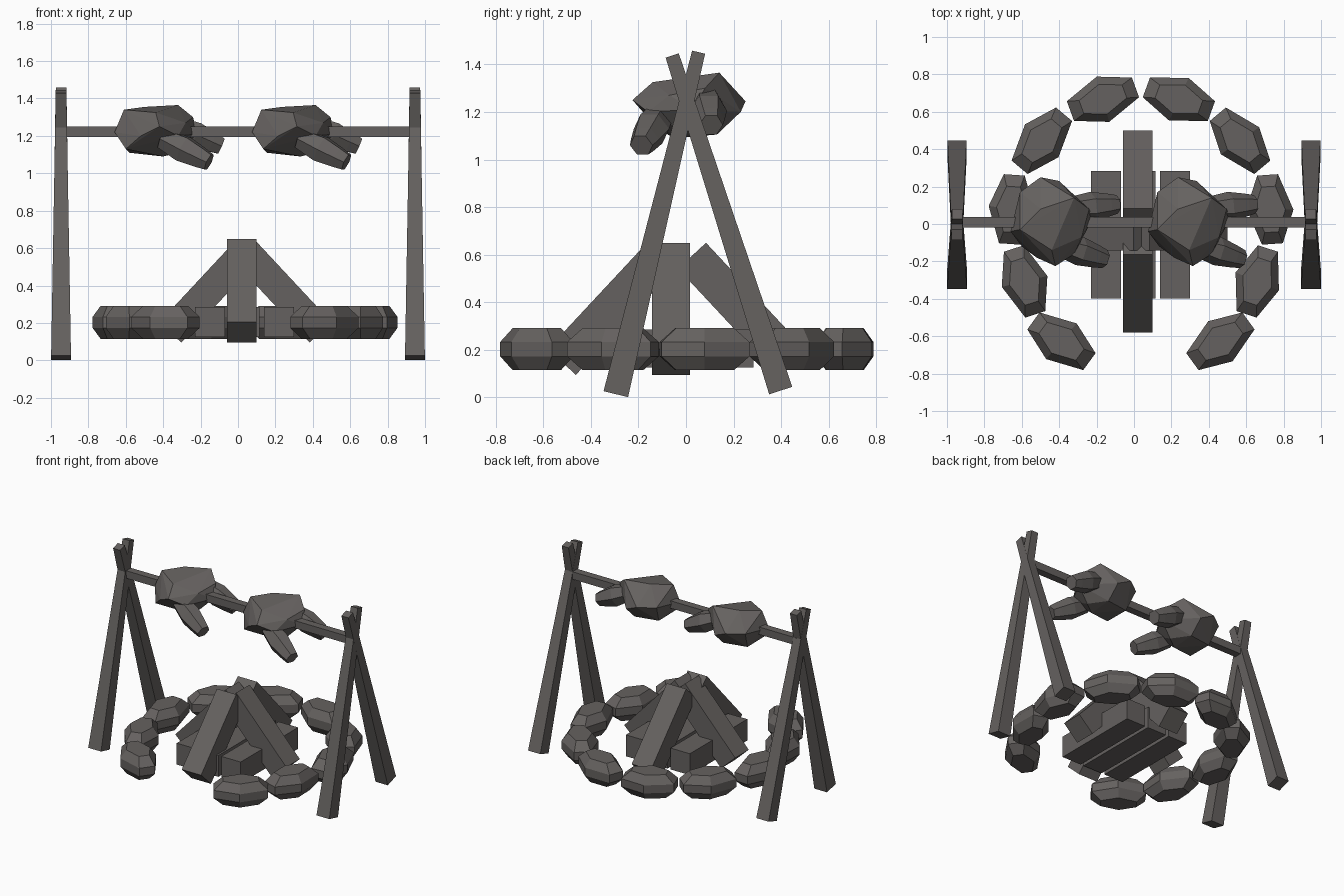
import bpy, bmesh
from math import radians, sin, cos
from mathutils import Vector, Matrix

cube = bpy.data.objects.get("Cube")
if cube:
    bpy.data.objects.remove(cube)

mat = bpy.data.materials.new("warm_grey")
mat.use_nodes = True
GREY = (0.13, 0.12, 0.115, 1)
mat.diffuse_color = GREY
mat.node_tree.nodes["Principled BSDF"].inputs["Base Color"].default_value = GREY


def finish(name, bm, location=(0, 0, 0)):
    bmesh.ops.recalc_face_normals(bm, faces=bm.faces)
    mesh = bpy.data.meshes.new(name)
    bm.to_mesh(mesh)
    bm.free()
    mesh.materials.append(mat)
    ob = bpy.data.objects.new(name, mesh)
    ob.location = location
    bpy.context.collection.objects.link(ob)
    return ob


def loft(bm, rings):
    """Skin a list of equal-length point rings and cap both ends."""
    loops = [[bm.verts.new(p) for p in ring] for ring in rings]
    n = len(loops[0])
    for a, b in zip(loops, loops[1:]):
        for i in range(n):
            j = (i + 1) % n
            bm.faces.new((a[i], a[j], b[j], b[i]))
    bm.faces.new(loops[0][::-1])
    bm.faces.new(loops[-1])


def beam(name, start, end, w0, w1, side=(1, 0, 0)):
    """Square, tapering beam between two points; side is one section axis."""
    start, end, u = Vector(start), Vector(end), Vector(side)
    v = (end - start).normalized().cross(u)
    corners = ((-.5, -.5), (.5, -.5), (.5, .5), (-.5, .5))
    bm = bmesh.new()
    loft(bm, [[p + (u * a + v * b) * w for a, b in corners]
              for p, w in ((start, w0), (end, w1))])
    return finish(name, bm)


# Crossed support poles at each end and the spit between them
for label, x in (("right", -.946), ("left", .946)):
    beam(label + "_front_pole", (x, -.295, .014), (x, .053, 1.451), .106, .056)
    beam(label + "_back_pole", (x, .398, .029), (x, -.058, 1.437), .102, .058)
beam("spit_bar", (-.94, .01, 1.222), (.94, .01, 1.222), .056, .056, (0, 1, 0))

# Flat firewood
for i, x in enumerate((-.15, .035, .22)):
    beam(f"flat_log_{i + 1}", (x, -.397, .206), (x, .283, .206), .16, .16)

# Leaning firewood: outer foot corner, inward direction
TILT, LENGTH, THICK = radians(47), .61, .16
for name, foot, out in (("front_leaning_log", (.02, -.58), (0, -1)),
                        ("back_leaning_log", (.02, .5), (0, 1)),
                        ("right_leaning_log", (-.42, -.0625), (-1, 0)),
                        ("left_leaning_log", (.5, -.0625), (1, 0))):
    out = Vector((*out, 0))
    up = Vector((0, 0, 1))
    axis = up * sin(TILT) - out * cos(TILT)
    normal = out * sin(TILT) + up * cos(TILT)
    base = Vector((*foot, .204)) - normal * THICK / 2
    beam(name, base, base + axis * LENGTH, THICK, THICK, out.cross(up))

# Ring of faceted stones, mirrored about the fire's centre
OUTLINE = ((.185, -.056), (.185, .056), (.01, .125),
           (-.185, .056), (-.185, -.056), (-.01, -.125))
LAYERS = ((-.088, .66), (-.03, 1), (.03, 1), (.088, .66))
FIRE_X = .037
for i, (dx, y, angle) in enumerate(((.203, .667, -20), (.53, .445, -50),
                                    (.69, .078, -86), (.622, -.307, 72),
                                    (.425, -.627, 36))):
    for label, s in (("right", -1), ("left", 1)):
        bm = bmesh.new()
        loft(bm, [[(px * k, py * k, z) for px, py in OUTLINE] for z, k in LAYERS])
        bm.transform(Matrix.Rotation(radians(angle * s), 4, "Z"))
        finish(f"{label}_stone_{i + 1}", bm, (FIRE_X + s * dx, y, .203))

# Roasts: a faceted body with two drumsticks, hung twice on the spit
BODY = ((-.66, -.04, 1.22), (-.61, -.03, 1.34), (-.61, .17, 1.24),
        (-.6, -.12, 1.13), (-.58, .1, 1.11), (-.5, .25, 1.245),
        (-.4, .23, 1.2), (-.5, .08, 1.355), (-.32, .14, 1.365),
        (-.42, -.225, 1.25), (-.44, -.14, 1.325), (-.52, -.18, 1.2),
        (-.4, -.05, 1.09), (-.4, .13, 1.105), (-.24, .08, 1.3),
        (-.22, .03, 1.21), (-.32, -.16, 1.2), (-.28, -.07, 1.27),
        (-.32, 0, 1.11))


def drumstick(bm, start, end):
    start, end = Vector(start), Vector(end)
    turn = (end - start).to_track_quat("Z", "Y")
    rings = []
    for t, r in ((0, .06), (.45, .078), (.8, .062), (1, .05)):
        mid = start.lerp(end, t)
        rings.append([mid + turn @ Vector((r * cos(radians(a)), r * sin(radians(a)), 0))
                      for a in range(0, 360, 60)])
    loft(bm, rings)


for label, shift in (("right", 0), ("left", .735)):
    bm = bmesh.new()
    hull = bmesh.ops.convex_hull(bm, input=[bm.verts.new(p) for p in BODY])
    bmesh.ops.delete(bm, geom=[v for v in bm.verts if not v.link_faces], context="VERTS")
    finish(label + "_roast_body", bm, (shift, 0, 0))
    for part, start, end in (("front", (-.4, -.11, 1.185), (-.155, -.188, 1.06)),
                             ("back", (-.34, .085, 1.255), (-.09, .105, 1.145))):
        bm = bmesh.new()
        drumstick(bm, start, end)
        finish(f"{label}_roast_{part}_leg", bm, (shift, 0, 0))
